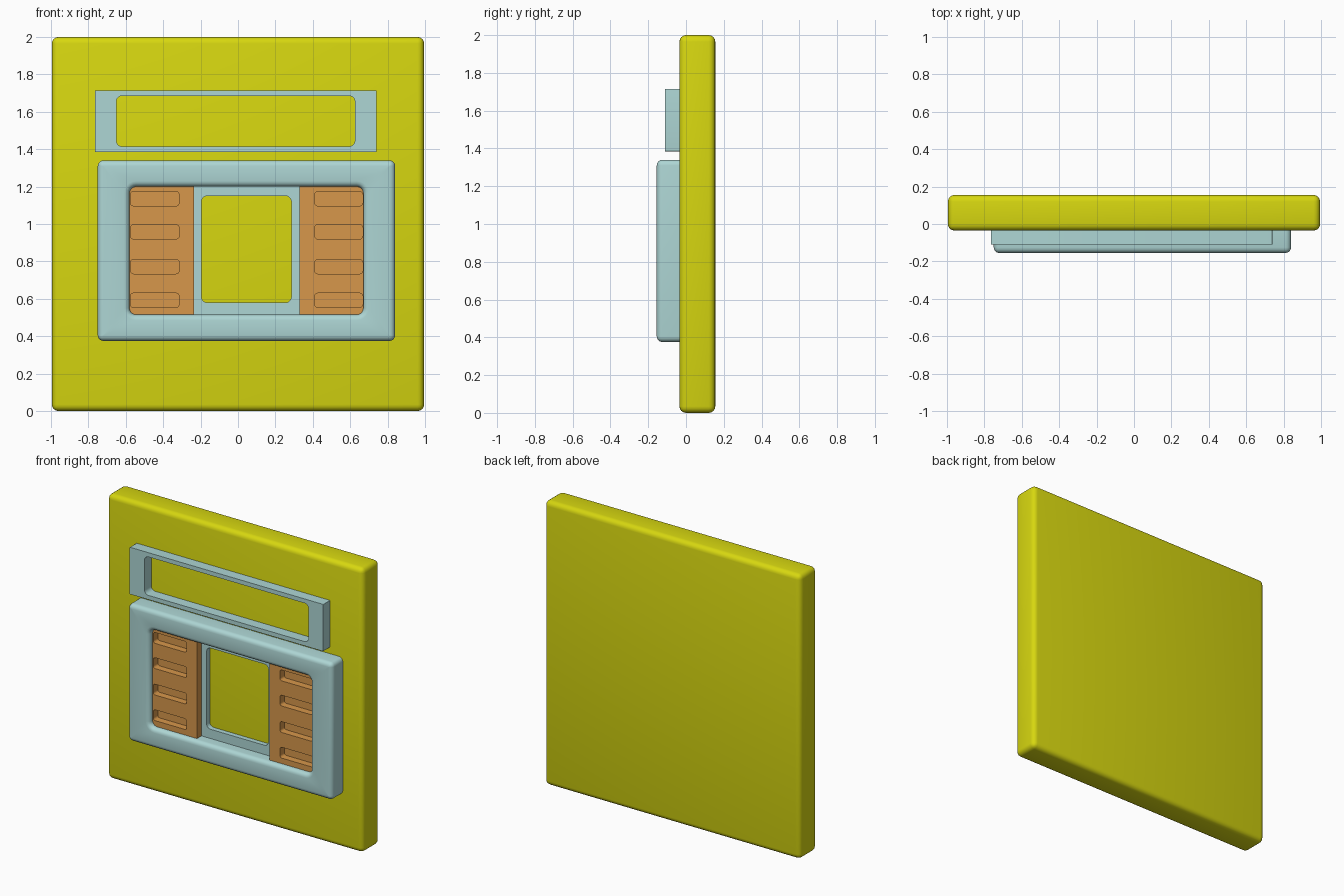
import bpy, bmesh, math

cube = bpy.data.objects.get("Cube")
if cube:
    bpy.data.objects.remove(cube, do_unlink=True)


def material(name, rgb):
    m = bpy.data.materials.new(name)
    m.use_nodes = True
    m.diffuse_color = (*rgb, 1)
    m.node_tree.nodes["Principled BSDF"].inputs["Base Color"].default_value = (*rgb, 1)
    return m


YELLOW = material("yellow", (0.68, 0.68, 0.005))
BLUE = material("pale blue", (0.42, 0.67, 0.66))
ORANGE = material("orange", (0.68, 0.31, 0.07))

WALL = -0.035   # front face of the backing board


def rounded_rect(rect, r, grow=0, steps=5):
    """Outline points (x, z) of a rounded rectangle, offset outwards by grow."""
    x0, x1, z0, z1 = rect
    corners = [(x1 - r, z1 - r), (x0 + r, z1 - r), (x0 + r, z0 + r), (x1 - r, z0 + r)]
    pts = []
    for i, (cx, cz) in enumerate(corners):
        for s in range(steps + 1):
            a = math.pi / 2 * (i + s / steps)
            rad = max(r + grow, 0.002)
            shift = r + grow - rad
            sx, sz = (1 if i in (0, 3) else -1), (1 if i < 2 else -1)
            pts.append((cx + sx * shift + rad * math.cos(a),
                        cz + sz * shift + rad * math.sin(a)))
    return pts


def finish(name, bm, mat):
    bmesh.ops.recalc_face_normals(bm, faces=bm.faces)
    me = bpy.data.meshes.new(name)
    bm.to_mesh(me)
    bm.free()
    me.materials.append(mat)
    ob = bpy.data.objects.new(name, me)
    bpy.context.collection.objects.link(ob)
    return ob


def add_loop(bm, pts, y):
    return [bm.verts.new((x, y, z)) for x, z in pts]


def bridge(bm, a, b):
    n = len(a)
    for i in range(n):
        bm.faces.new((a[i], a[(i + 1) % n], b[(i + 1) % n], b[i]))


def frame(name, outer, r_out, hole, r_in, front, back, soft, mat):
    """Rectangular ring whose front rims are rounded by soft."""
    bm = bmesh.new()
    arc = [math.pi / 2 * k / 4 for k in range(5)] if soft else [0]
    loops = [add_loop(bm, rounded_rect(outer, r_out), back)]
    for a in arc:
        loops.append(add_loop(bm, rounded_rect(outer, r_out, -soft * (1 - math.cos(a))),
                              front + soft * (1 - math.sin(a))))
    for a in reversed(arc):
        loops.append(add_loop(bm, rounded_rect(hole, r_in, soft * (1 - math.cos(a))),
                              front + soft * (1 - math.sin(a))))
    loops.append(add_loop(bm, rounded_rect(hole, r_in), back))
    for a, b in zip(loops, loops[1:] + loops[:1]):
        bridge(bm, a, b)
    return finish(name, bm, mat)


def add_block(bm, rect, r, front, back):
    a = add_loop(bm, rounded_rect(rect, r), front)
    b = add_loop(bm, rounded_rect(rect, r), back)
    bridge(bm, a, b)
    bm.faces.new(a)
    bm.faces.new(b[::-1])


def select(ob):
    bpy.ops.object.select_all(action='DESELECT')
    ob.select_set(True)
    bpy.context.view_layer.objects.active = ob


def smooth(ob, angle=35):
    select(ob)
    bpy.ops.object.shade_smooth_by_angle(angle=math.radians(angle))


# Backing board with softened edges
bm = bmesh.new()
bmesh.ops.create_cube(bm, size=1)
for v in bm.verts:
    v.co.x *= 1.99
    v.co.y = v.co.y * 0.19 + 0.06
    v.co.z = v.co.z * 2 + 1
board = finish("backing_board", bm, YELLOW)
bev = board.modifiers.new("soft edges", 'BEVEL')
bev.width = 0.035
bev.segments = 4
select(board)
bpy.ops.object.modifier_apply(modifier=bev.name)
smooth(board)

# Upper window frame, crisp outside, rounded opening
smooth(frame("upper_frame", (-0.765, 0.74, 1.385, 1.715), 0.003,
             (-0.65, 0.625, 1.415, 1.685), 0.03, -0.11, WALL, 0, BLUE))

# Large soft frame
smooth(frame("main_frame", (-0.75, 0.84, 0.375, 1.34), 0.03,
             (-0.58, 0.67, 0.515, 1.2), 0.035, -0.155, WALL, 0.03, BLUE))

# Recessed centre frame
smooth(frame("centre_frame", (-0.25, 0.345, 0.5, 1.21), 0.003,
             (-0.195, 0.285, 0.58, 1.15), 0.03, -0.07, WALL, 0, BLUE))

# Side panels, each with four sunken slots
SLOT_HEIGHTS = (0.592, 0.772, 0.958, 1.135)
for name, panel, slot in (("right_panel", (-0.6, -0.235), (-0.575, -0.315)),
                          ("left_panel", (0.33, 0.69), (0.41, 0.667))):
    bm = bmesh.new()
    add_block(bm, (*panel, 0.5, 1.215), 0.003, -0.12, WALL)
    body = finish(name, bm, ORANGE)
    bm = bmesh.new()
    for z in SLOT_HEIGHTS:
        add_block(bm, (*slot, z - 0.038, z + 0.038), 0.016, -0.2, -0.07)
    cutter = finish(name + "_slot_cutter", bm, ORANGE)
    cutter.hide_render = True
    cut = body.modifiers.new("slots", 'BOOLEAN')
    cut.operation = 'DIFFERENCE'
    cut.solver = 'EXACT'
    cut.object = cutter
    select(body)
    bpy.ops.object.modifier_apply(modifier=cut.name)
    bpy.data.objects.remove(cutter, do_unlink=True)
    smooth(body)
